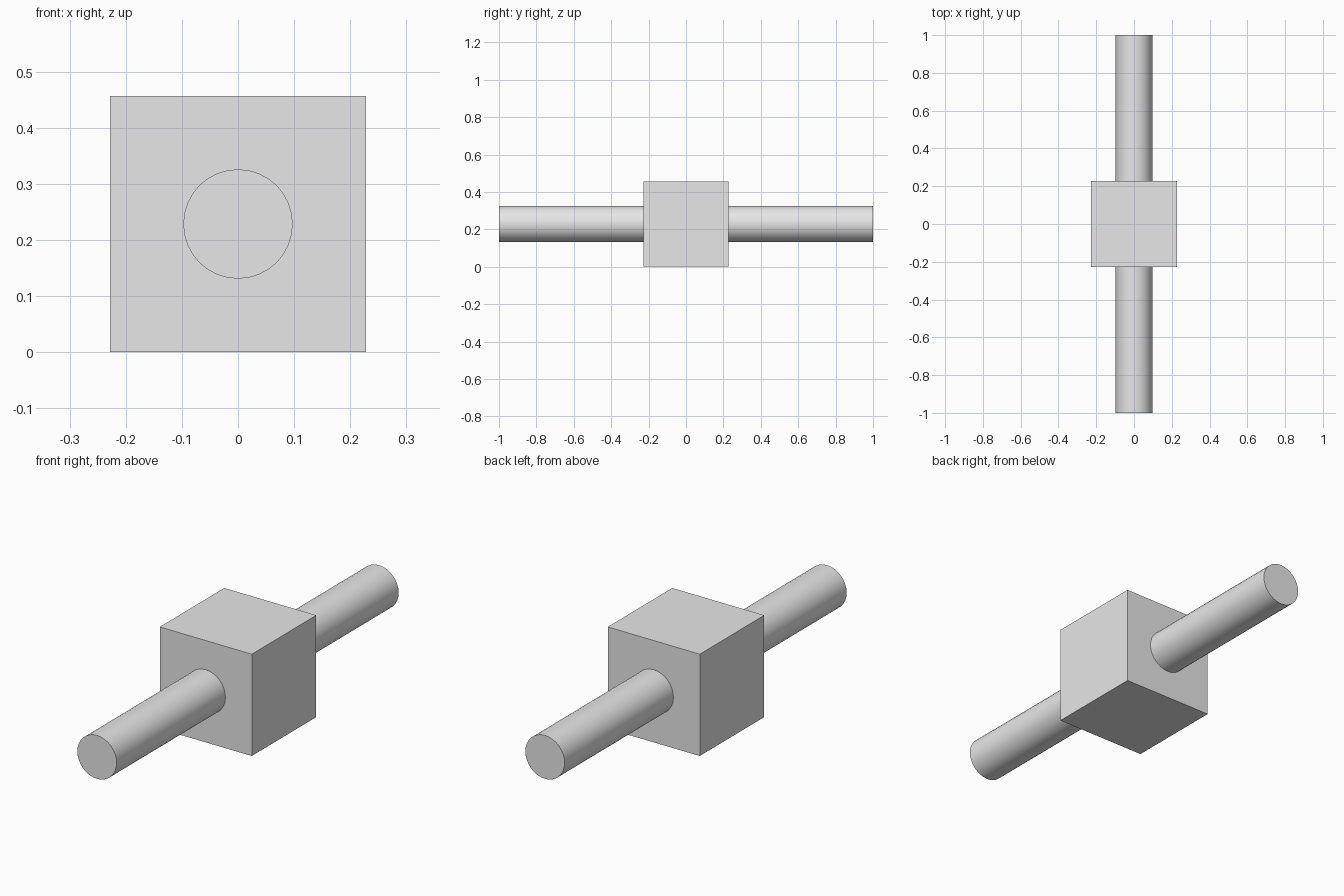
import bpy
import math

cube = bpy.data.objects.get("Cube")
if cube:
    bpy.data.objects.remove(cube, do_unlink=True)

BLOCK = 0.457      # edge length of the block
RADIUS = 0.0975    # shaft radius
CENTRE = (0, 0, BLOCK / 2)

# Plain grey for the whole model
grey = bpy.data.materials.new("light_grey")
grey.use_nodes = True
colour = (0.8, 0.8, 0.8, 1)
grey.diffuse_color = colour
grey.node_tree.nodes["Principled BSDF"].inputs["Base Color"].default_value = colour


def finish(name):
    obj = bpy.context.object
    obj.name = obj.data.name = name
    obj.data.materials.append(grey)
    return obj


# Central block
bpy.ops.mesh.primitive_cube_add(size=BLOCK, location=CENTRE)
finish("block")

# Round shaft running front to back through the block
bpy.ops.mesh.primitive_cylinder_add(vertices=32, radius=RADIUS, depth=2,
                                    location=CENTRE, rotation=(math.pi / 2, 0, 0))
finish("shaft")
bpy.ops.object.shade_smooth_by_angle(angle=math.radians(30))
